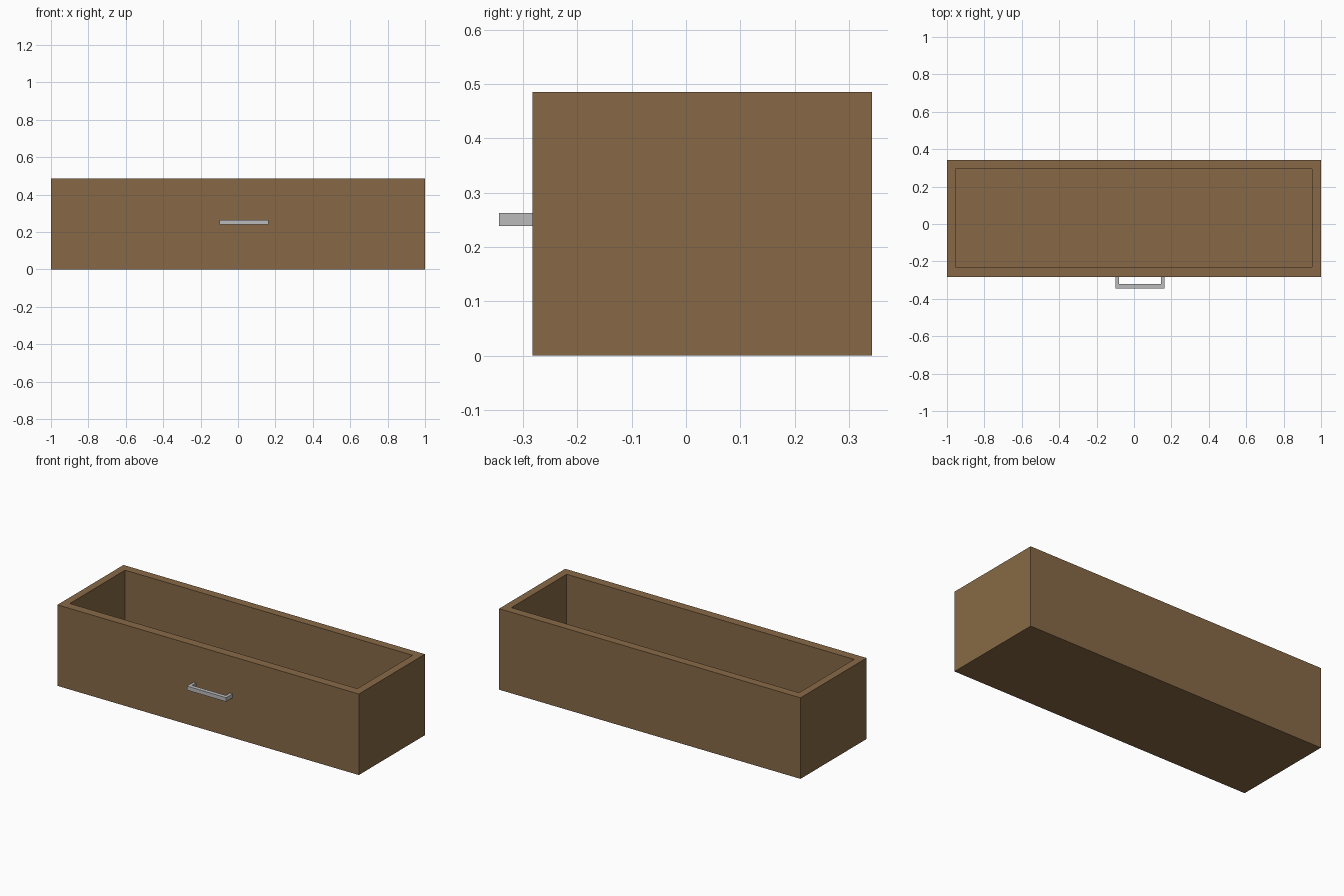
import bpy, bmesh

if "Cube" in bpy.data.objects:
    bpy.data.objects.remove(bpy.data.objects["Cube"])


def material(name, rgb):
    m = bpy.data.materials.new(name)
    m.diffuse_color = (*rgb, 1)
    m.use_nodes = True
    m.node_tree.nodes["Principled BSDF"].inputs["Base Color"].default_value = m.diffuse_color
    return m


wood = material("brown wood", (0.242, 0.141, 0.061))
metal = material("grey metal", (0.497, 0.497, 0.497))


def finish(name, bm, mat):
    bmesh.ops.recalc_face_normals(bm, faces=bm.faces)
    me = bpy.data.meshes.new(name)
    bm.to_mesh(me)
    bm.free()
    me.materials.append(mat)
    ob = bpy.data.objects.new(name, me)
    bpy.context.collection.objects.link(ob)
    return ob


# Drawer box: bottom, outer walls, rim, inner walls and floor as stacked rings
def rect(bm, x0, x1, y0, y1, z):
    return [bm.verts.new((x, y, z)) for x, y in ((x0, y0), (x1, y0), (x1, y1), (x0, y1))]


bm = bmesh.new()
outer = (-1.0, 1.0, -0.283, 0.343)
inner = (-0.955, 0.953, -0.23, 0.293)
rings = [rect(bm, *outer, 0), rect(bm, *outer, 0.486),
         rect(bm, *inner, 0.486), rect(bm, *inner, 0.05)]
for a, b in zip(rings, rings[1:]):
    for i in range(4):
        j = (i + 1) % 4
        bm.faces.new((a[i], a[j], b[j], b[i]))
bm.faces.new(rings[0])
bm.faces.new(rings[-1])
finish("drawer_box", bm, wood)

# Handle: U-shaped outline in plan, extruded upwards
bm = bmesh.new()
x0, x1, t = -0.099, 0.162, 0.018
back, front, bar = -0.283, -0.344, -0.32
profile = [(x0, back), (x0, front), (x1, front), (x1, back),
           (x1 - t, back), (x1 - t, bar), (x0 + t, bar), (x0 + t, back)]
face = bm.faces.new([bm.verts.new((x, y, 0.239)) for x, y in profile])
ext = bmesh.ops.extrude_face_region(bm, geom=[face])
for v in ext["geom"]:
    if isinstance(v, bmesh.types.BMVert):
        v.co.z = 0.263
finish("pull_handle", bm, metal)
